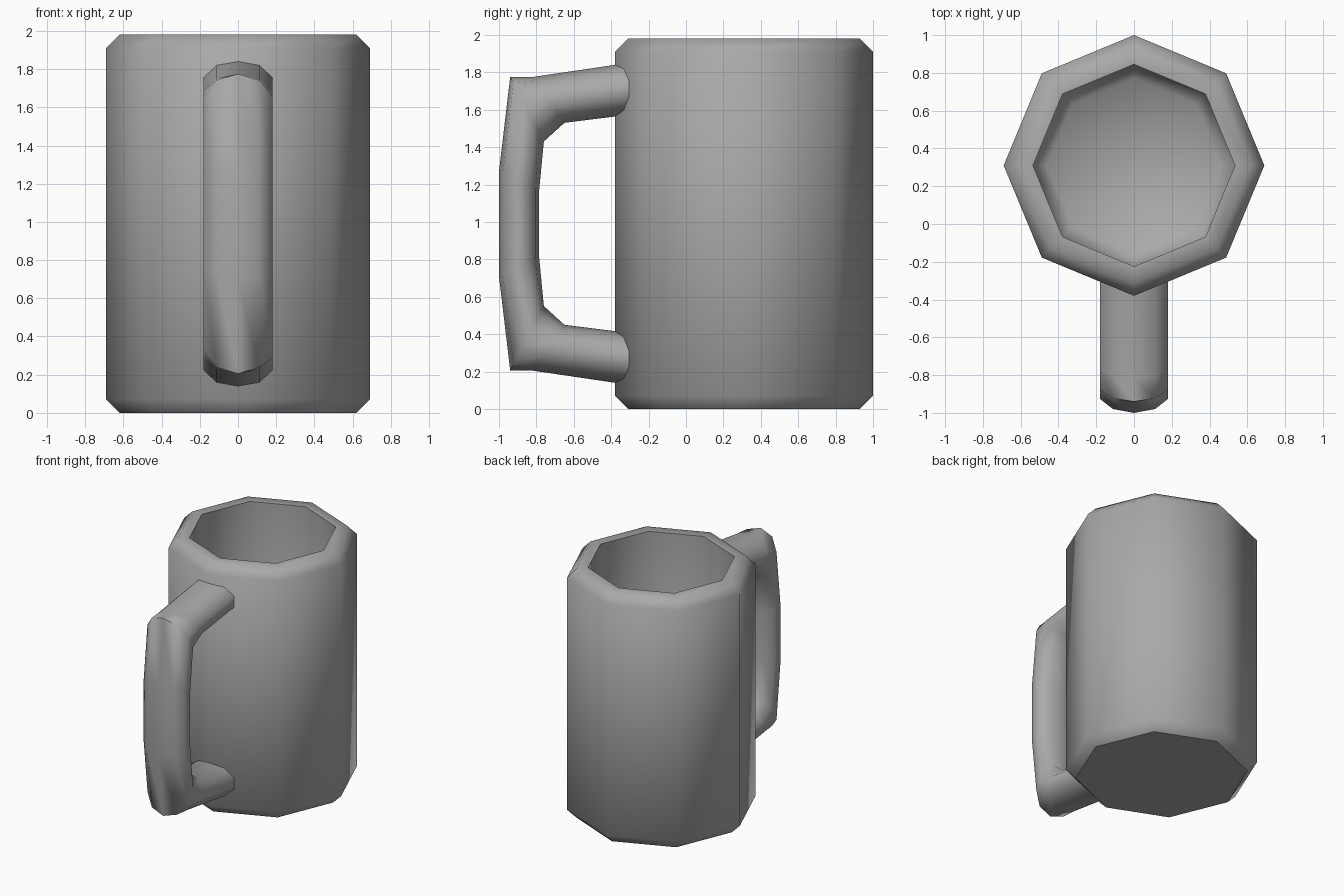
import bpy, bmesh, math
from mathutils import Vector

if "Cube" in bpy.data.objects:
    bpy.data.objects.remove(bpy.data.objects["Cube"])

grey = bpy.data.materials.new("mug_grey")
grey.use_nodes = True
grey.diffuse_color = (0.4, 0.4, 0.4, 1)
grey.node_tree.nodes["Principled BSDF"].inputs["Base Color"].default_value = (0.4, 0.4, 0.4, 1)


def loft(name, rings, cap_start, cap_end, angle):
    """Skin a list of point rings and close the chosen ends."""
    bm = bmesh.new()
    loops = [[bm.verts.new(p) for p in ring] for ring in rings]
    n = len(loops[0])
    for a, b in zip(loops, loops[1:]):
        for i in range(n):
            j = (i + 1) % n
            bm.faces.new((a[i], a[j], b[j], b[i]))
    for cap, loop in ((cap_start, loops[0]), (cap_end, loops[-1])):
        if cap == "flat":
            bm.faces.new(loop)
        elif cap == "fan":
            centre = bm.verts.new(sum((v.co for v in loop), Vector()) / n)
            for i in range(n):
                bm.faces.new((loop[i], loop[(i + 1) % n], centre))
    bmesh.ops.recalc_face_normals(bm, faces=bm.faces)
    mesh = bpy.data.meshes.new(name)
    bm.to_mesh(mesh)
    bm.free()
    mesh.materials.append(grey)
    obj = bpy.data.objects.new(name, mesh)
    bpy.context.collection.objects.link(obj)
    bpy.ops.object.select_all(action="DESELECT")
    obj.select_set(True)
    bpy.context.view_layer.objects.active = obj
    bpy.ops.object.shade_smooth_by_angle(angle=math.radians(angle))
    # large end caps stay flat
    for p in mesh.polygons:
        if len(p.vertices) > 4:
            p.use_smooth = False
    return obj


# Octagonal cup: chamfered outside, rim, and hollow inside
HEIGHT, CENTRE_Y = 1.98, 0.31
profile = [(0.62, 0), (0.69, 0.07), (0.69, HEIGHT - 0.07), (0.62, HEIGHT),
           (0.535, HEIGHT), (0.535, 0.22), (0.46, 0.14)]
cup_rings = [[(r * math.cos(k * math.pi / 4), CENTRE_Y + r * math.sin(k * math.pi / 4), z)
              for k in range(8)] for r, z in profile]
loft("cup", cup_rings, "flat", "fan", 60)

# Handle: ten-sided oval section, given by its outer and inner edge, mirrored in height
upper = [((-0.29, 1.853), (-0.29, 1.575)),
         ((-0.82, 1.775), (-0.65, 1.53)),
         ((-0.94, 1.775), (-0.76, 1.43)),
         ((-1.0, 1.27), (-0.785, 1.17))]
lower = [tuple((y, HEIGHT - z) for y, z in pair) for pair in reversed(upper)]
handle_rings = []
for outer, inner in upper + lower:
    out, inn = Vector((0, *outer)), Vector((0, *inner))
    mid, half = (out + inn) / 2, (out - inn) / 2
    handle_rings.append([mid + half * math.cos(a) + Vector((0.19 * math.sin(a), 0, 0))
                         for a in (k * math.pi / 5 for k in range(10))])
loft("handle", handle_rings, "flat", "flat", 60)
